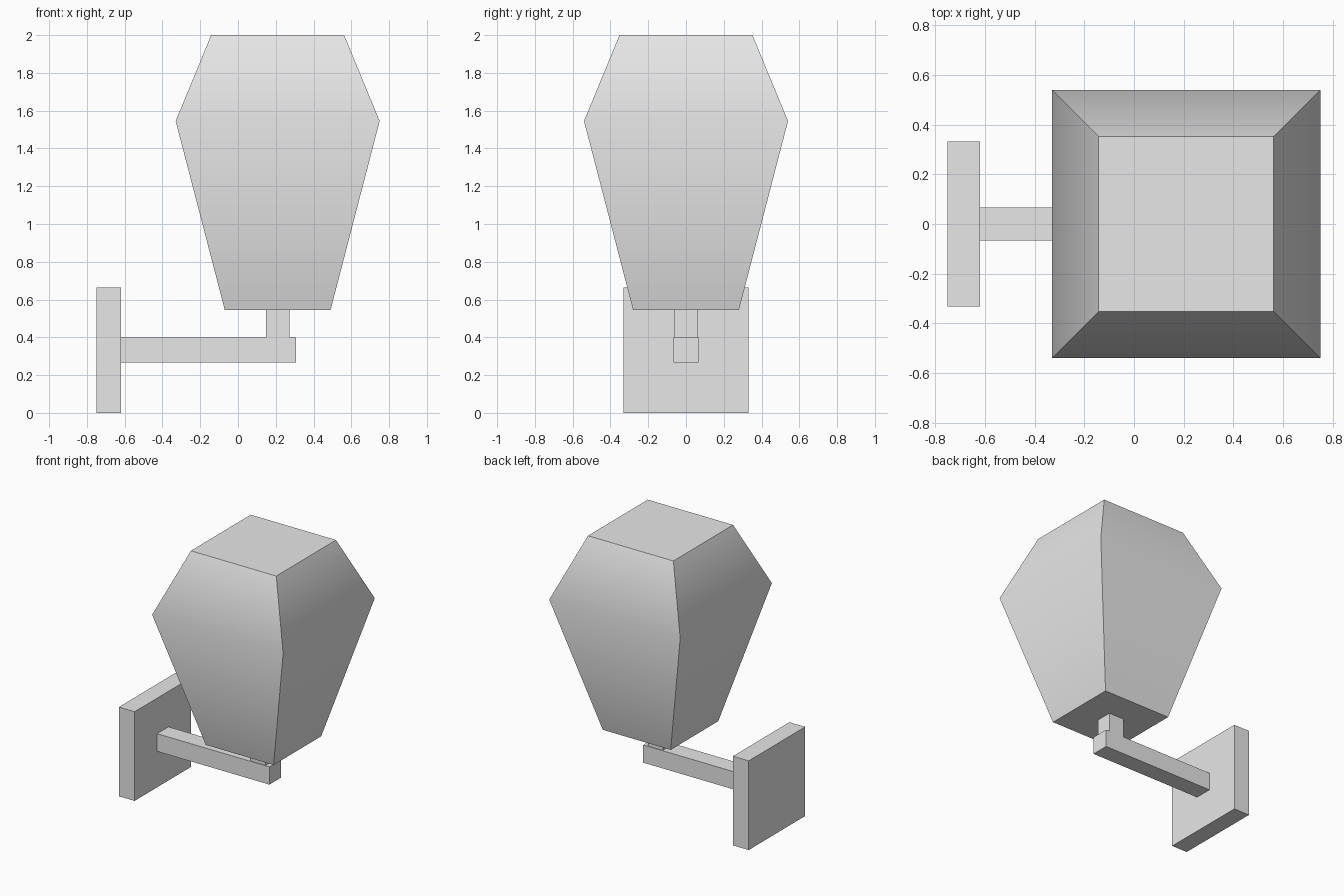
import bpy
import bmesh
import math

if "Cube" in bpy.data.objects:
    bpy.data.objects.remove(bpy.data.objects["Cube"])

grey = bpy.data.materials.new("light_grey")
grey.diffuse_color = (0.8, 0.8, 0.8, 1.0)
grey.use_nodes = True
grey.node_tree.nodes["Principled BSDF"].inputs["Base Color"].default_value = grey.diffuse_color


def stack(name, cx, rings):
    """Closed solid from rectangular rings (half_x, half_y, z), bottom to top."""
    bm = bmesh.new()
    loops = [[bm.verts.new((cx + sx * hx, sy * hy, z))
              for sx, sy in ((-1, -1), (1, -1), (1, 1), (-1, 1))]
             for hx, hy, z in rings]
    for low, high in zip(loops, loops[1:]):
        for i in range(4):
            j = (i + 1) % 4
            bm.faces.new((low[i], low[j], high[j], high[i]))
    bm.faces.new(loops[0][::-1])
    bm.faces.new(loops[-1])
    mesh = bpy.data.meshes.new(name)
    bm.to_mesh(mesh)
    bm.free()
    mesh.materials.append(grey)
    obj = bpy.data.objects.new(name, mesh)
    bpy.context.collection.objects.link(obj)
    return obj


def box(name, x0, x1, half_y, z0, z1):
    half_x = (x1 - x0) / 2
    return stack(name, (x0 + x1) / 2, [(half_x, half_y, z0), (half_x, half_y, z1)])


# Wall plate, horizontal arm and short upright stem
box("wall_plate", -0.75, -0.62, 0.332, 0.0, 0.665)
box("arm", -0.62, 0.306, 0.067, 0.268, 0.40)
box("stem", 0.148, 0.272, 0.062, 0.40, 0.545)

# Tapered shade, smooth over its widest ring and sharp at the corners
shade = stack("lamp_shade", 0.21, [(0.28, 0.28, 0.545),
                                   (0.54, 0.54, 1.545),
                                   (0.352, 0.352, 2.0)])
bpy.context.view_layer.objects.active = shade
shade.select_set(True)
bpy.ops.object.shade_smooth_by_angle(angle=math.radians(45))
